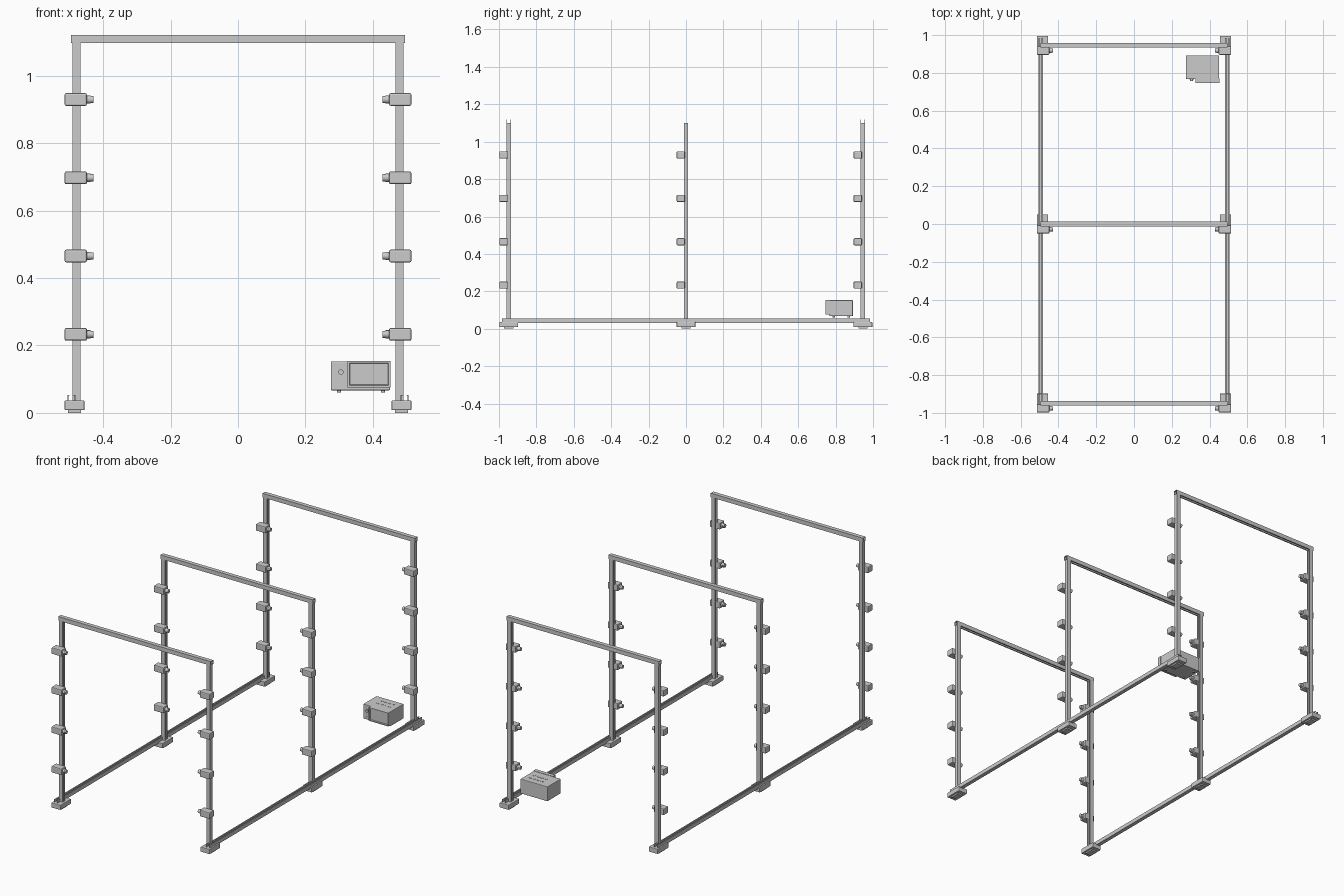
import bpy, bmesh, math
from mathutils import Vector, Matrix

if "Cube" in bpy.data.objects:
    bpy.data.objects.remove(bpy.data.objects["Cube"])

grey = bpy.data.materials.new("light grey")
grey.diffuse_color = (0.6, 0.6, 0.6, 1)
grey.use_nodes = True
grey.node_tree.nodes["Principled BSDF"].inputs["Base Color"].default_value = grey.diffuse_color


def finish(name, bm, bevel=0.0):
    bmesh.ops.recalc_face_normals(bm, faces=bm.faces)
    me = bpy.data.meshes.new(name)
    bm.to_mesh(me)
    bm.free()
    me.materials.append(grey)
    ob = bpy.data.objects.new(name, me)
    bpy.context.collection.objects.link(ob)
    if bevel:
        m = ob.modifiers.new("bevel", 'BEVEL')
        m.width, m.segments = bevel, 2
    return ob


def box(name, x, y, z, bevel=0.0):
    """Box between the (min, max) pairs on each axis."""
    bm = bmesh.new()
    lo, hi = [Vector(c) for c in zip(*(sorted(p) for p in (x, y, z)))]
    bmesh.ops.create_cube(bm, size=1, matrix=Matrix.Translation((lo + hi) / 2)
                          @ Matrix.Diagonal((*(hi - lo), 1)))
    return finish(name, bm, bevel)


def cylinder(name, a, b, r, sides=20):
    bm = bmesh.new()
    a, b = Vector(a), Vector(b)
    rot = (b - a).to_track_quat('Z', 'Y').to_matrix().to_4x4()
    bmesh.ops.create_cone(bm, cap_ends=True, segments=sides, radius1=r, radius2=r,
                          depth=(b - a).length, matrix=Matrix.Translation((a + b) / 2) @ rot)
    for f in bm.faces:
        f.smooth = len(f.verts) == 4
    for e in bm.edges:
        e.smooth = all(f.smooth for f in e.link_faces)
    return finish(name, bm)


def channel(name, a, b, opening, w=0.024):
    """Lipped strut channel from a to b, with its slot facing the opening direction."""
    a, b, up = Vector(a), Vector(b), Vector(opening)
    side = (b - a).normalized().cross(up)
    h, t, lip = w / 2, 0.0025, 0.0065
    half = [(h, -h), (h, h), (h - lip, h), (h - lip, h - t), (h - t, h - t), (h - t, t - h)]
    profile = half + [(-u, v) for u, v in reversed(half)]
    bm = bmesh.new()
    ends = [[bm.verts.new(p + side * u + up * v) for u, v in profile] for p in (a, b)]
    n = len(profile)
    for i in range(n):
        j = (i + 1) % n
        bm.faces.new((ends[0][i], ends[0][j], ends[1][j], ends[1][i]))
    for e in ends:
        bm.faces.new(e)
    return finish(name, bm)


# Three portal frames with feet and sensors
for y in (-0.948, 0.0, 0.946):
    channel("top_beam", (-0.495, y, 1.108), (0.495, y, 1.108), (0, 0, -1))
    for s in (-1, 1):
        channel("post", (s * 0.479, y, 0.03), (s * 0.479, y, 1.099), (-s, 0, 0))
        box("foot", (s * 0.455, s * 0.514), (y - 0.05, y + 0.05), (0.008, 0.037), 0.003)
        box("foot_pad", (s * 0.465, s * 0.504), (y - 0.025, y + 0.025), (0, 0.01))
        for z in (0.233, 0.465, 0.697, 0.929):
            box("sensor_body", (s * 0.448, s * 0.514), (y - 0.05, y - 0.006),
                (z - 0.019, z + 0.019), 0.005)
            cylinder("sensor_barrel", (s * 0.452, y - 0.028, z), (s * 0.437, y - 0.028, z), 0.012)
            cylinder("sensor_tip", (s * 0.437, y - 0.028, z), (s * 0.429, y - 0.028, z), 0.0105)

# Long floor rails
for s in (-1, 1):
    channel("floor_rail", (s * 0.494, -0.985, 0.042), (s * 0.494, 0.985, 0.042), (0, 0, 1), 0.023)

# Oven cabinet with controls, vents and feet
box("oven_body", (0.275, 0.451), (0.768, 0.892), (0.067, 0.153), 0.003)
for x in (0.30, 0.43):
    for y in (0.79, 0.87):
        cylinder("oven_foot", (x, y, 0.06), (x, y, 0.069), 0.006, 12)
cylinder("oven_knob", (0.305, 0.77, 0.121), (0.305, 0.758, 0.121), 0.008)
for x in (0.298, 0.315):
    cylinder("oven_button", (x, 0.77, 0.083), (x, 0.765, 0.083), 0.003, 12)
for i in range(4):
    for j in range(2):
        x, y = 0.33 + i * 0.025, 0.815 + j * 0.035
        box("oven_vent", (x, x + 0.014), (y, y + 0.006), (0.152, 0.1545))

# Oven door with a recessed window
bm = bmesh.new()
bmesh.ops.create_cube(bm, size=1, matrix=Matrix.Translation((0.3885, 0.758, 0.115))
                      @ Matrix.Diagonal((0.127, 0.022, 0.078, 1)))
front = [f for f in bm.faces if f.normal.y < -0.9]
bmesh.ops.inset_region(bm, faces=front, thickness=0.008)
bmesh.ops.inset_region(bm, faces=front, thickness=0.003, depth=-0.005)
finish("oven_door", bm)
